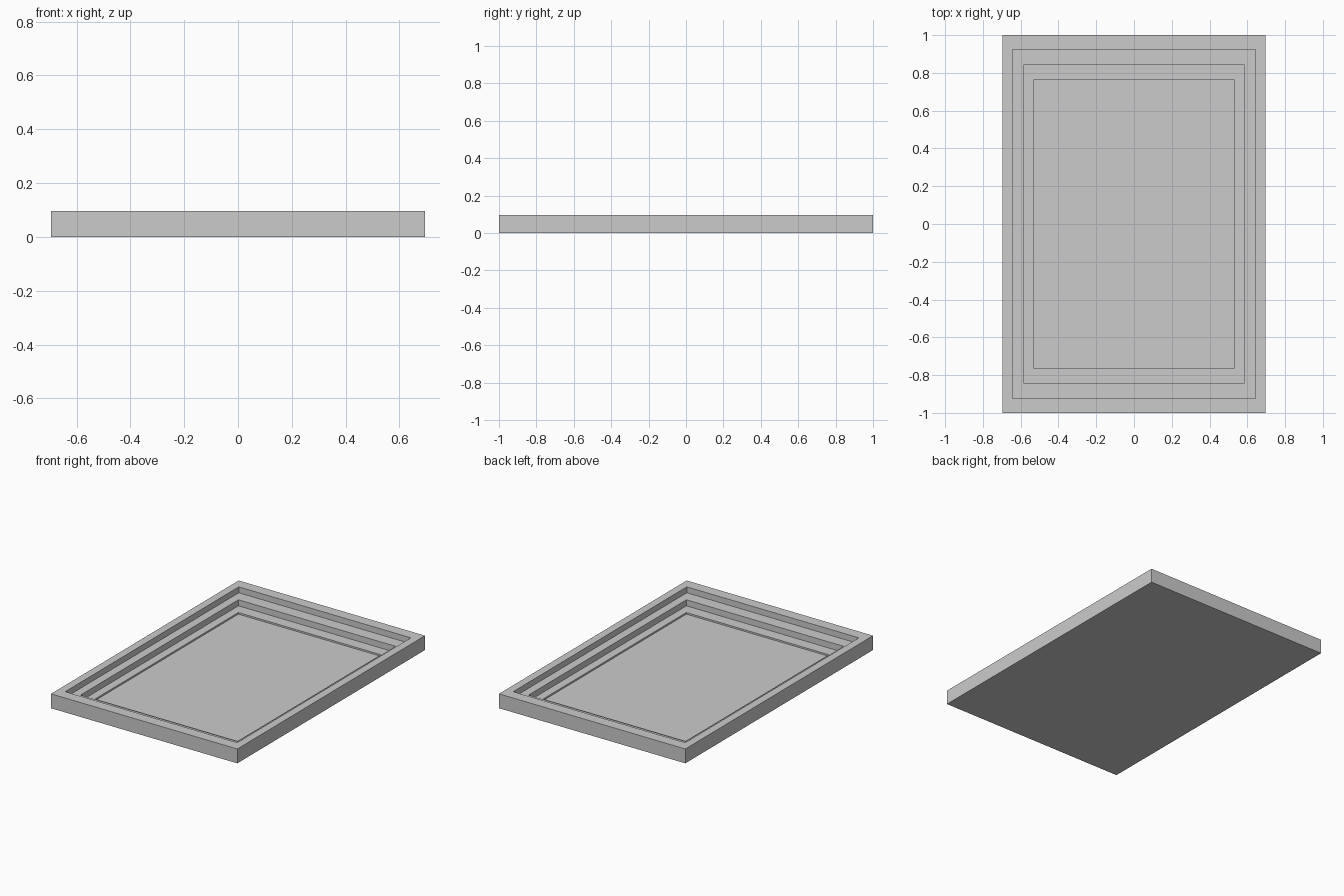
import bpy, bmesh

if "Cube" in bpy.data.objects:
    bpy.data.objects.remove(bpy.data.objects["Cube"])

# (half width, half depth, height) of each rectangular ring, from the outer base inwards
RINGS = [
    (0.695, 1.000, 0.000),  # outer base edge
    (0.695, 1.000, 0.097),  # outer rim
    (0.642, 0.925, 0.097),  # inner edge of rim
    (0.642, 0.925, 0.057),  # first ledge
    (0.586, 0.841, 0.057),
    (0.586, 0.841, 0.016),  # second ledge
    (0.531, 0.762, 0.016),
    (0.531, 0.762, 0.005),  # recessed panel
]


def ring(bm, hx, hy, z):
    return [bm.verts.new((sx * hx, sy * hy, z))
            for sx, sy in ((-1, -1), (1, -1), (1, 1), (-1, 1))]


def bridge(bm, a, b):
    for i in range(4):
        j = (i + 1) % 4
        bm.faces.new((a[i], a[j], b[j], b[i]))


# stepped frame with recessed panel, closed underneath
bm = bmesh.new()
loops = [ring(bm, *r) for r in RINGS]
for a, b in zip(loops, loops[1:]):
    bridge(bm, a, b)
bm.faces.new(loops[0][::-1])
bm.faces.new(loops[-1])
bmesh.ops.recalc_face_normals(bm, faces=bm.faces)

mesh = bpy.data.meshes.new("stepped_frame")
bm.to_mesh(mesh)
bm.free()
bpy.context.collection.objects.link(bpy.data.objects.new("stepped_frame", mesh))
